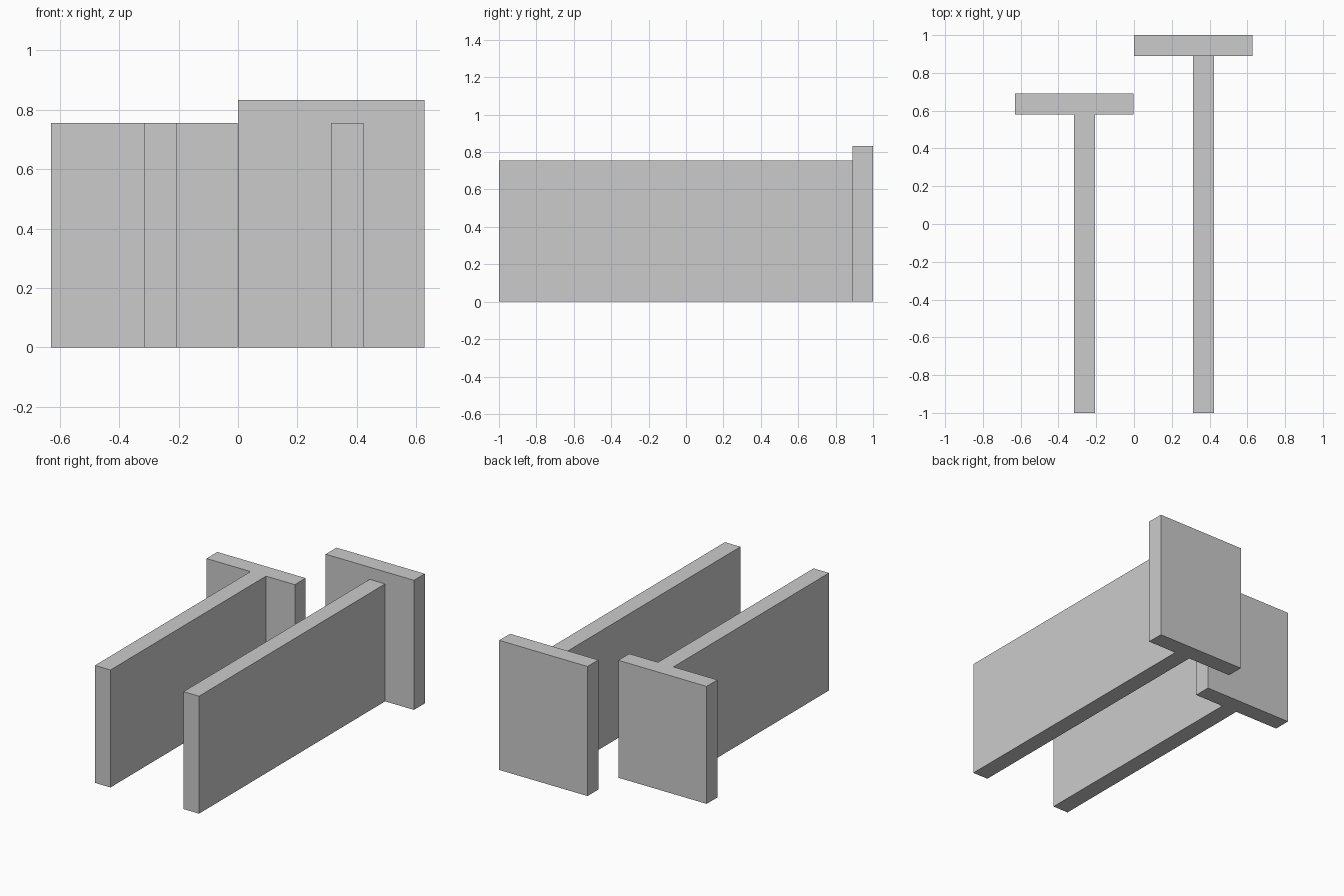
import bpy
import bmesh
from mathutils import Vector

if "Cube" in bpy.data.objects:
    bpy.data.objects.remove(bpy.data.objects["Cube"])

grey = bpy.data.materials.new("plain grey")
grey.diffuse_color = (0.6, 0.6, 0.6, 1)
grey.use_nodes = True
grey.node_tree.nodes["Principled BSDF"].inputs["Base Color"].default_value = grey.diffuse_color

WEB_H = 0.755      # height of the long walls
THICK = 0.11       # wall thickness


def t_wall(name, x0, x1, web_x, y_back, flange_h):
    """T-shaped plan extruded upwards, with an optional taller cross wall."""
    wx0, wx1 = web_x, web_x + THICK
    y_in = y_back - THICK
    plan = [(wx0, -1), (wx1, -1), (wx1, y_in), (x1, y_in),
            (x1, y_back), (x0, y_back), (x0, y_in), (wx0, y_in)]
    bm = bmesh.new()
    base = bm.faces.new([bm.verts.new((x, y, 0)) for x, y in plan])
    ext = bmesh.ops.extrude_face_region(bm, geom=[base], use_keep_orig=True)
    top_verts = [v for v in ext["geom"] if isinstance(v, bmesh.types.BMVert)]
    top = next(f for f in ext["geom"] if isinstance(f, bmesh.types.BMFace))
    bmesh.ops.translate(bm, verts=top_verts, vec=(0, 0, WEB_H))

    # raise the cross wall above the long wall
    if flange_h > WEB_H:
        def corner(x):
            return min(top.verts, key=lambda v: (v.co - Vector((x, y_in, WEB_H))).length)
        bmesh.utils.face_split(top, corner(wx0), corner(wx1))
        cap = max((f for f in bm.faces if all(v.co.z > WEB_H - 0.001 for v in f.verts)),
                  key=lambda f: f.calc_center_median().y)
        ext = bmesh.ops.extrude_discrete_faces(bm, faces=[cap])
        new_cap = ext["faces"][0]
        bmesh.ops.translate(bm, verts=new_cap.verts[:], vec=(0, 0, flange_h - WEB_H))
        bmesh.ops.dissolve_limit(bm, angle_limit=0.01, verts=bm.verts[:], edges=bm.edges[:])

    bmesh.ops.recalc_face_normals(bm, faces=bm.faces[:])
    mesh = bpy.data.meshes.new(name)
    bm.to_mesh(mesh)
    bm.free()
    mesh.materials.append(grey)
    obj = bpy.data.objects.new(name, mesh)
    bpy.context.collection.objects.link(obj)
    return obj


# shorter wall on the left, longer wall with a taller end on the right
t_wall("left_t_wall", -0.63, -0.002, -0.317, 0.69, WEB_H)
t_wall("right_t_wall", 0.0, 0.628, 0.313, 1.0, 0.833)
